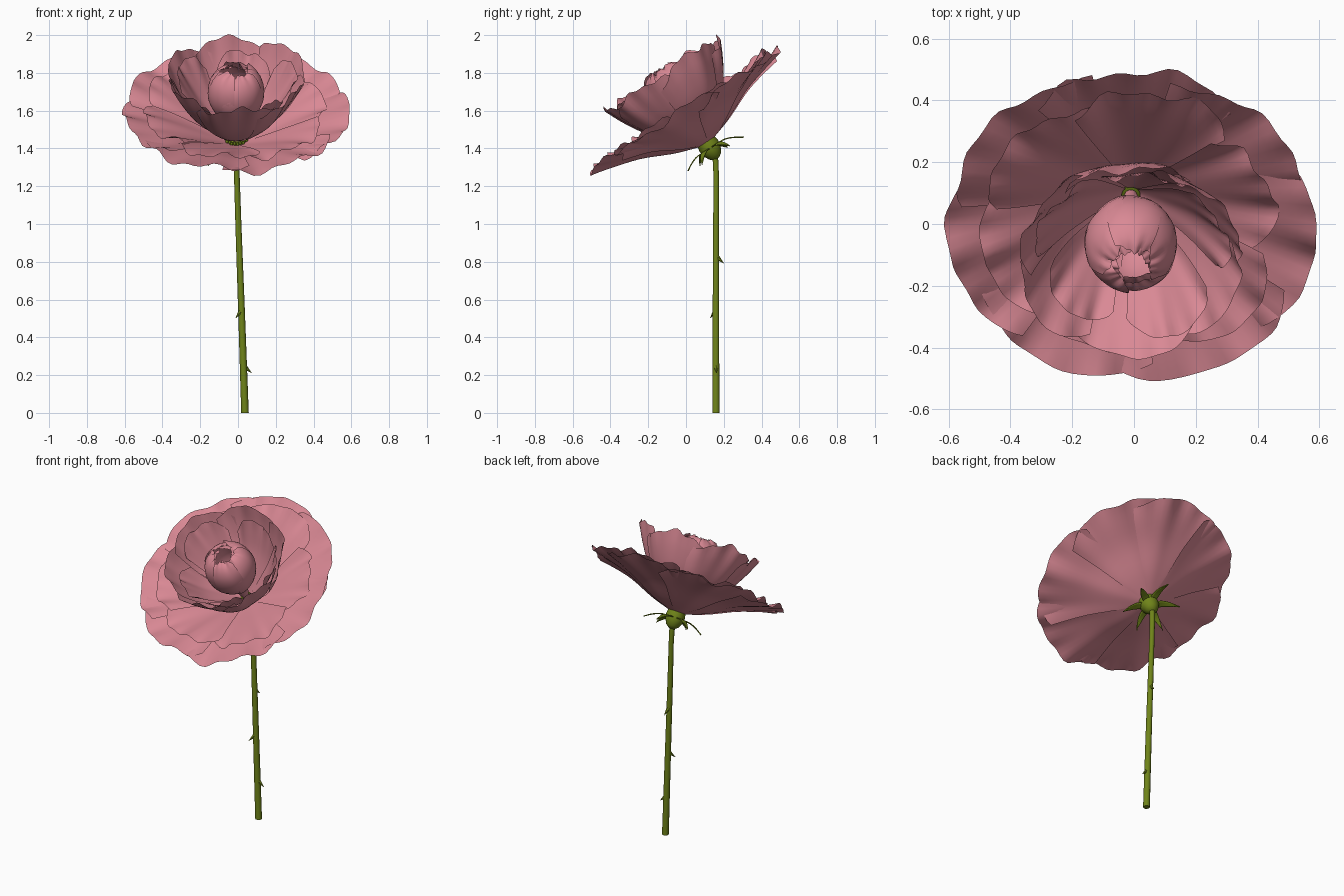
import bpy, bmesh, math, random
from mathutils import Matrix, Vector

random.seed(4)
if "Cube" in bpy.data.objects:
    bpy.data.objects.remove(bpy.data.objects["Cube"])


def material(name, colour):
    m = bpy.data.materials.new(name)
    m.use_nodes = True
    m.diffuse_color = colour
    m.node_tree.nodes["Principled BSDF"].inputs["Base Color"].default_value = colour
    return m


PINK = material("petal pink", (0.70, 0.25, 0.30, 1))
GREEN = material("stem green", (0.16, 0.23, 0.01, 1))

# The bloom leans forward over the top of the stem
BLOOM = Matrix.Translation((-0.01, 0.11, 1.43)) @ Matrix.Rotation(math.radians(33), 4, "X")


def finish(bm, name, mat, matrix=Matrix(), angle=50):
    mesh = bpy.data.meshes.new(name)
    bm.to_mesh(mesh)
    bm.free()
    mesh.materials.append(mat)
    ob = bpy.data.objects.new(name, mesh)
    bpy.context.collection.objects.link(ob)
    ob.matrix_world = matrix
    bpy.ops.object.select_all(action="DESELECT")
    ob.select_set(True)
    bpy.context.view_layer.objects.active = ob
    bpy.ops.object.shade_smooth_by_angle(angle=math.radians(angle))
    return ob


def along(points, t):
    """Smooth curve through (radius, height) points, t from 0 to 1."""
    p = [Vector(q) for q in points]
    p = [2 * p[0] - p[1]] + p + [2 * p[-1] - p[-2]]
    s = min(max(t, 0), 1.1) * (len(points) - 1)
    i = min(int(s), len(points) - 2)
    f = s - i
    a, b, c, d = p[i:i + 4]
    return 0.5 * (2 * b + (c - a) * f + (2 * a - 5 * b + 4 * c - d) * f * f
                  + (3 * b - a - 3 * c + d) * f ** 3)


def add_petal(bm, profile, angle, half, length=1, droop=0.12, ruffle=0.015,
              tuck=0.015, taper=lambda v: 1, nu=22, nv=14):
    """One petal: a fan-shaped sheet swept along a profile, ruffled at its rim."""
    ph, ph2 = random.uniform(0, 6), random.uniform(0, 6)
    rows = []
    for i in range(nv + 1):
        v, row = i / nv, []
        for j in range(nu + 1):
            u = 2 * j / nu - 1
            edge = length * (1 - droop * abs(u) ** 3)
            edge += ruffle * (0.9 * math.sin(5 * u + ph) + 0.5 * math.sin(11 * u + ph2))
            r, h = along(profile, v * edge)
            wave = math.sin(6 * u + ph2) * v * v + 0.7 * math.sin(13 * u + ph) * v ** 5
            h += ruffle * wave + tuck * u * v
            r -= ruffle * 0.4 * wave
            a = angle + u * half * taper(v)
            row.append(bm.verts.new((r * math.cos(a), r * math.sin(a), h)))
        rows.append(row)
    for lo, hi in zip(rows, rows[1:]):
        for j in range(nu):
            bm.faces.new((lo[j], hi[j], hi[j + 1], lo[j + 1]))


def whorl(name, count, profile, half, start=0.0, vary=0.03, flip=False, mat=PINK, **kw):
    bm = bmesh.new()
    for i in range(count):
        add_petal(bm, profile, start + math.tau * i / count + random.uniform(-.06, .06),
                  half, length=1 + random.uniform(-vary, vary), **kw)
    if flip:
        bmesh.ops.reverse_faces(bm, faces=bm.faces)
    return finish(bm, name, mat, BLOOM, 80)


def tube(name, rings, sides, mat, matrix=Matrix()):
    """Skin of stacked rings given as (centre, radius), closed at both ends."""
    bm = bmesh.new()
    loops = []
    for centre, rad in rings:
        loops.append([bm.verts.new(Vector(centre) + Vector((rad * math.cos(a), rad * math.sin(a), 0)))
                      for a in (math.tau * k / sides for k in range(sides))])
    for lo, hi in zip(loops, loops[1:]):
        for k in range(sides):
            n = (k + 1) % sides
            bm.faces.new((lo[k], lo[n], hi[n], hi[k]))
    bm.faces.new(loops[0][::-1])
    bm.faces.new(loops[-1])
    return finish(bm, name, mat, matrix)


# Wide outer petals, two overlapping layers
whorl("outer_petals", 7, [(.04, .0), (.18, .05), (.34, .125), (.49, .175), (.605, .215)],
      0.62, start=math.pi / 2, ruffle=0.014)
whorl("middle_petals", 6, [(.04, .012), (.16, .07), (.29, .135), (.41, .19), (.5, .225)],
      0.58, start=0.3, vary=0.12, droop=0.2, ruffle=0.014)

# Upright cup of inner petals
whorl("cup_petals", 6, [(.035, .03), (.13, .1), (.24, .21), (.315, .33), (.365, .44)],
      0.68, start=-math.pi / 2, droop=0.16, ruffle=0.012, tuck=0.02)
whorl("inner_cup_petals", 5, [(.03, .03), (.11, .11), (.2, .21), (.265, .31), (.31, .39)],
      0.55, start=0.2, vary=0.08, droop=0.22, ruffle=0.012)

# Closed bud in the middle
BUD = [(.02, .03), (.045, .12), (.11, .2), (.148, .29), (.14, .38), (.10, .44), (.055, .46)]
whorl("bud_petals", 5, BUD, 0.85, start=-1.2, flip=True, droop=0.14, ruffle=0.006, tuck=0.012)
whorl("bud_heart", 4, [(r * 0.84, h * 0.97) for r, h in BUD], 0.95, start=0.4,
      flip=True, droop=0.1, ruffle=0.006)

# Green base of the bloom, with a ring of short stamens
tube("receptacle", [((0, 0, h), r) for r, h in
                    ((.015, -.1), (.038, -.082), (.054, -.05), (.058, -.02), (.052, .012), (.03, .024))],
     16, GREEN, BLOOM)
bm = bmesh.new()
for k in range(22):
    a = math.tau * k / 22
    rad = 0.05 + 0.008 * (k % 2)
    place = Matrix.Translation((rad * math.cos(a), rad * math.sin(a), 0.026))
    bmesh.ops.create_icosphere(bm, subdivisions=1, radius=0.009,
                               matrix=place @ Matrix.Diagonal((1, 1, 1.7, 1)))
finish(bm, "stamens", GREEN, BLOOM)

# Pointed sepals spreading under the bloom
sepals = whorl("sepals", 6, [(.04, -.03), (.09, -.032), (.135, -.05), (.175, -.075)], 0.5,
               start=math.pi / 2, vary=0.1, mat=GREEN, droop=0, ruffle=0.001, tuck=0,
               taper=lambda v: (1 - v) / (1 + 1.6 * v), nu=4, nv=8)
solid = sepals.modifiers.new("thickness", "SOLIDIFY")
solid.thickness = 0.006

# Slightly leaning stem that bends into the bloom
tube("stem", [((.037, .158, 0), .02), ((.02, .158, .5), .018), ((.002, .159, 1.0), .016),
              ((-.006, .16, 1.25), .015), ((-.009, .157, 1.33), .016), ((-.01, .143, 1.385), .02)],
     10, GREEN)

# Thorns hooked downwards
bm = bmesh.new()
for z, a in ((.24, 0.1), (.53, 3.9), (.82, 1.4)):
    out = Vector((math.cos(a), math.sin(a), -0.9)).normalized()
    root = Vector((.037 - .035 * z, .158, z)) + 0.012 * Vector((math.cos(a), math.sin(a), 0))
    turn = out.to_track_quat("Z", "Y").to_matrix().to_4x4()
    bmesh.ops.create_cone(bm, cap_ends=True, segments=6, radius1=0.013, radius2=0, depth=0.05,
                          matrix=Matrix.Translation(root + out * 0.02) @ turn)
finish(bm, "thorns", GREEN)
